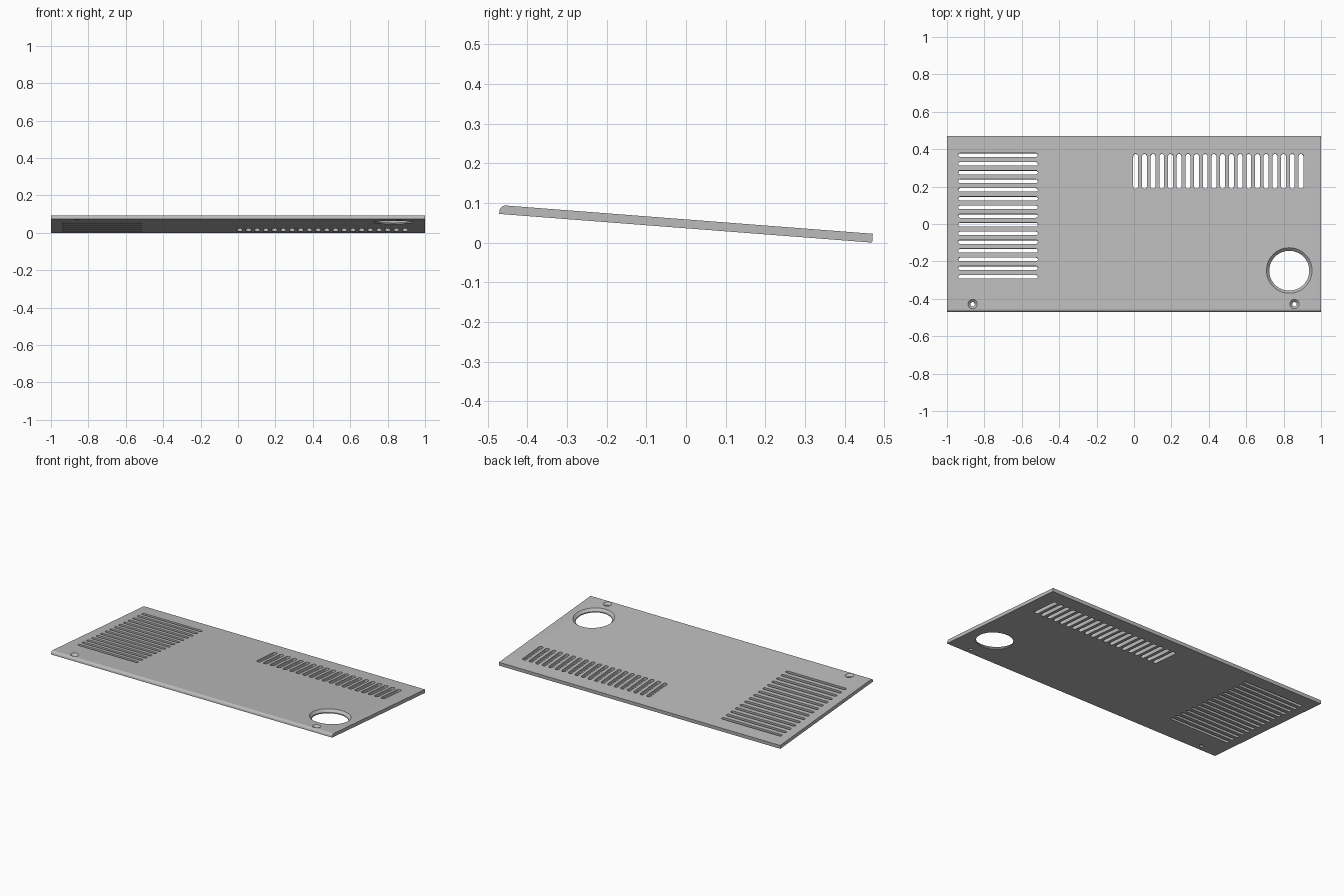
import bpy
import bmesh
from math import pi, sin, cos, radians

default = bpy.data.objects.get("Cube")
if default:
    bpy.data.objects.remove(default)

HALF_Y, HALF_T, FILLET = 0.472, 0.0112, 0.016
TILT = radians(4.4)

grey = bpy.data.materials.new("panel grey")
grey.use_nodes = True
grey.diffuse_color = (0.5, 0.5, 0.5, 1)
grey.node_tree.nodes["Principled BSDF"].inputs["Base Color"].default_value = (0.5, 0.5, 0.5, 1)


def loft(bm, loops):
    """Closed solid through a stack of matching point loops."""
    rings = [[bm.verts.new(p) for p in loop] for loop in loops]
    n = len(rings[0])
    for a, b in zip(rings, rings[1:]):
        for i in range(n):
            j = (i + 1) % n
            bm.faces.new((a[i], a[j], b[j], b[i]))
    bm.faces.new(rings[0][::-1])
    bm.faces.new(rings[-1])


def make_object(name, bm):
    bmesh.ops.recalc_face_normals(bm, faces=bm.faces)
    mesh = bpy.data.meshes.new(name)
    bm.to_mesh(mesh)
    bm.free()
    mesh.materials.append(grey)
    obj = bpy.data.objects.new(name, mesh)
    bpy.context.collection.objects.link(obj)
    return obj


def slot(bm, x, y, half_length, radius, along_x):
    """Round-ended slot cutter."""
    outline = []
    for side in (0, 1):
        for k in range(9):
            a = pi * side + pi * k / 8
            u = radius * cos(a)
            v = radius * sin(a) + (half_length - radius) * (1 - 2 * side)
            outline.append((x + v, y - u) if along_x else (x + u, y + v))
    loft(bm, [[(px, py, z) for px, py in outline] for z in (-0.05, 0.05)])


def countersunk_hole(bm, x, y, inner, outer, depth, sides):
    """Straight bore that widens to the top face."""
    slope = (outer - inner) / depth
    above = 0.01
    stack = [(inner, -0.05), (inner, HALF_T - depth), (outer + slope * above, HALF_T + above)]
    loft(bm, [[(x + r * cos(2 * pi * i / sides), y + r * sin(2 * pi * i / sides), z)
               for i in range(sides)] for r, z in stack])


# Plate with a rounded upper front edge
profile = [(-HALF_Y, -HALF_T), (HALF_Y, -HALF_T), (HALF_Y, HALF_T)]
for k in range(9):
    a = pi / 2 + pi / 2 * k / 8
    profile.append((-HALF_Y + FILLET + FILLET * cos(a), HALF_T - FILLET + FILLET * sin(a)))
bm = bmesh.new()
loft(bm, [[(x, y, z) for y, z in profile] for x in (-1, 1)])
panel = make_object("vented_panel", bm)

# Cutters: two vent grilles, large port, two screw holes
bm = bmesh.new()
for i in range(15):
    slot(bm, -0.727, 0.369 - 0.0466 * i, 0.213, 0.0102, True)
for i in range(20):
    slot(bm, 0.009 + 0.0465 * i, 0.282, 0.094, 0.0132, False)
countersunk_hole(bm, 0.83, -0.25, 0.107, 0.122, 0.016, 64)
for x in (-0.863, 0.858):
    countersunk_hole(bm, x, -0.43, 0.012, 0.025, 0.013, 24)
cutter = make_object("opening_cutter", bm)
cutter.hide_render = True

# Cut the openings
bpy.ops.object.select_all(action="DESELECT")
panel.select_set(True)
bpy.context.view_layer.objects.active = panel
cut = panel.modifiers.new("openings", "BOOLEAN")
cut.operation = "DIFFERENCE"
cut.solver = "EXACT"
cut.object = cutter
bpy.ops.object.modifier_apply(modifier=cut.name)
bpy.data.objects.remove(cutter)
bpy.ops.object.shade_smooth_by_angle(angle=radians(30))

# Lean the panel so its front edge is raised
panel.rotation_euler.x = -TILT
panel.location.z = HALF_Y * sin(TILT) + HALF_T * cos(TILT)
